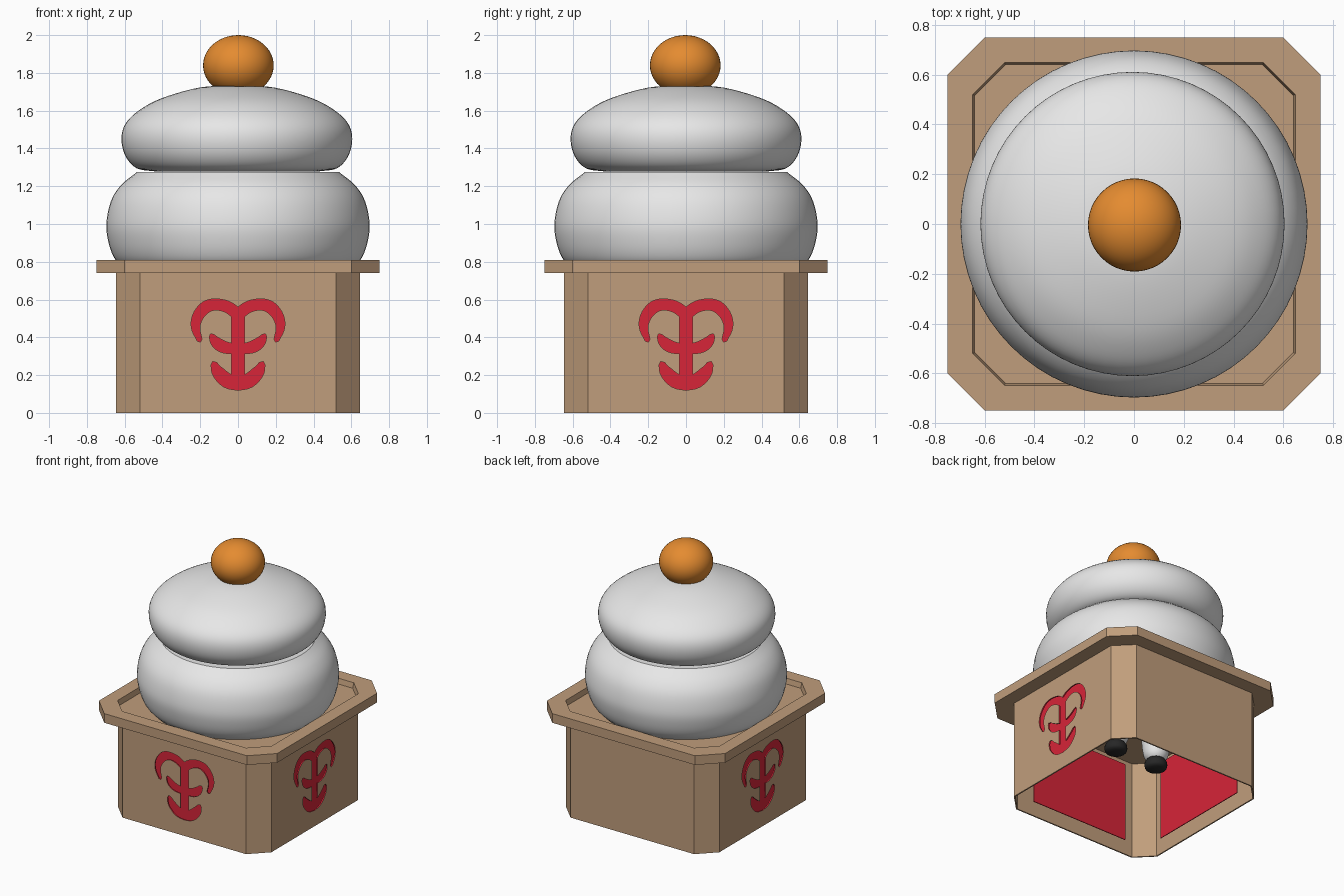
import bpy, bmesh, math
from mathutils import Vector, Matrix

if "Cube" in bpy.data.objects:
    bpy.data.objects.remove(bpy.data.objects["Cube"])


def material(name, rgb):
    m = bpy.data.materials.new(name)
    m.use_nodes = True
    m.diffuse_color = (*rgb, 1)
    m.node_tree.nodes["Principled BSDF"].inputs["Base Color"].default_value = (*rgb, 1)
    return m


WOOD = material("light wood", (0.53, 0.34, 0.2))
RED = material("red", (0.68, 0.018, 0.04))
WHITE = material("rice white", (0.8, 0.8, 0.8))
ORANGE = material("orange", (0.78, 0.26, 0.03))
BLACK = material("black", (0.02, 0.02, 0.02))


def finish(bm, name, *mats):
    bmesh.ops.recalc_face_normals(bm, faces=bm.faces)
    me = bpy.data.meshes.new(name)
    bm.to_mesh(me)
    bm.free()
    for m in mats:
        me.materials.append(m)
    ob = bpy.data.objects.new(name, me)
    bpy.context.scene.collection.objects.link(ob)
    return ob


def smooth(ob, angle=35):
    bpy.ops.object.select_all(action='DESELECT')
    ob.select_set(True)
    bpy.context.view_layer.objects.active = ob
    bpy.ops.object.shade_smooth_by_angle(angle=math.radians(angle))


def spline(points, steps=5):
    """Catmull-Rom curve through the points."""
    p = [Vector(q) for q in points]
    p = [2 * p[0] - p[1]] + p + [2 * p[-1] - p[-2]]
    out = []
    for a, b, c, d in zip(p, p[1:], p[2:], p[3:]):
        for i in range(steps):
            t = i / steps
            out.append(0.5 * (2 * b + (c - a) * t + (2 * a - 5 * b + 4 * c - d) * t * t
                              + (3 * b - a - 3 * c + d) * t ** 3))
    return out + [p[-2]]


def bridge(bm, rings):
    for a, b in zip(rings, rings[1:]):
        for i in range(len(a)):
            j = (i + 1) % len(a)
            bm.faces.new((a[i], a[j], b[j], b[i]))


def octagon(bm, r, cut, z):
    k = r - cut
    pts = [(r, -k), (r, k), (k, r), (-k, r), (-r, k), (-r, -k), (-k, -r), (k, -r)]
    return [bm.verts.new((x, y, z)) for x, y in pts]


def lathe(name, profile, mat, at=(0, 0), n=64):
    """Turned solid; profile is a list of (radius, height)."""
    bm = bmesh.new()
    rings = [[bm.verts.new((at[0] + r * math.cos(math.tau * i / n),
                            at[1] + r * math.sin(math.tau * i / n), z))
              for i in range(n)] for r, z in profile]
    bridge(bm, rings)
    bm.faces.new(rings[0])
    bm.faces.new(rings[-1])
    ob = finish(bm, name, mat)
    smooth(ob)
    return ob


# Tray with a shallow recess
bm = bmesh.new()
loops = [octagon(bm, *v) for v in ((0.75, 0.15, 0.74), (0.75, 0.15, 0.81),
                                   (0.648, 0.127, 0.81), (0.64, 0.123, 0.77))]
bridge(bm, loops)
bm.faces.new(loops[0])
bm.faces.new(loops[-1])
finish(bm, "tray", WOOD)

# Open-bottomed stand walls
bm = bmesh.new()
loops = [octagon(bm, *v) for v in ((0.645, 0.125, 0), (0.645, 0.125, 0.741),
                                   (0.635, 0.119, 0.741), (0.635, 0.119, 0))]
bridge(bm, loops + loops[:1])
stand = finish(bm, "stand_walls", WOOD, RED)

# Emblem strokes: (x, height, half width)
CURL = [(-0.203, 0.385, 0.013), (-0.224, 0.45, 0.022), (-0.213, 0.51, 0.028),
        (-0.17, 0.56, 0.031), (-0.115, 0.574, 0.029), (-0.05, 0.558, 0.03), (0.012, 0.51, 0.03)]
ARM = [(-0.14, 0.408, 0.014), (-0.115, 0.373, 0.028), (-0.07, 0.347, 0.03), (0.012, 0.335, 0.022)]
FLUKE = [(-0.128, 0.26, 0.016), (-0.105, 0.215, 0.032), (-0.055, 0.17, 0.038), (0.012, 0.155, 0.036)]
STEM = [(0, 0.552, 0.033), (0, 0.4, 0.034), (0, 0.14, 0.033)]


def mirrored(path):
    return [(-x, z, w) for x, z, w in path]


def stroke_cutter(path, turn):
    pts = spline(path)
    left, right = [], []
    for i, p in enumerate(pts):
        d = (pts[min(i + 1, len(pts) - 1)] - pts[max(i - 1, 0)]).xy.normalized()
        side = Vector((-d.y, d.x)) * p.z
        left.append(p.xy + side)
        right.append(p.xy - side)
    d = (pts[0] - pts[1]).xy.normalized()
    tip = pts[0].xy + d * pts[0].z * (0.8 if path is not STEM else 0.1)
    bm = bmesh.new()
    face = bm.faces.new([bm.verts.new((q.x, -0.7, q.y)) for q in [tip] + left + right[::-1]])
    ext = bmesh.ops.extrude_face_region(bm, geom=[face])
    bmesh.ops.translate(bm, vec=(0, 0.15, 0),
                        verts=[v for v in ext["geom"] if isinstance(v, bmesh.types.BMVert)])
    for f in bm.faces:
        f.material_index = 1
    bmesh.ops.rotate(bm, verts=bm.verts, matrix=Matrix.Rotation(turn, 3, 'Z'))
    ob = finish(bm, "stroke_cutter", WOOD, RED)
    ob.hide_render = True
    return ob


# Cut the emblem through the front and both sides
TURNS = {"front": 0, "left": math.pi / 2, "right": -math.pi / 2}
cutters = []
for turn in TURNS.values():
    for path in (STEM, CURL, mirrored(CURL), ARM, mirrored(ARM), FLUKE, mirrored(FLUKE)):
        cutter = stroke_cutter(path, turn)
        mod = stand.modifiers.new("emblem", 'BOOLEAN')
        mod.operation = 'DIFFERENCE'
        mod.solver = 'EXACT'
        mod.object = cutter
        cutters.append(cutter)
bpy.context.view_layer.update()
cut_mesh = bpy.data.meshes.new_from_object(
    stand.evaluated_get(bpy.context.evaluated_depsgraph_get()))
stand.modifiers.clear()
stand.data = cut_mesh
for c in cutters:
    bpy.data.objects.remove(c)

# Red backing panels inside the walls
for side, turn in TURNS.items():
    bm = bmesh.new()
    bmesh.ops.create_cube(bm, size=1)
    bmesh.ops.scale(bm, vec=(0.82, 0.006, 0.6), verts=bm.verts)
    bmesh.ops.translate(bm, vec=(0, -0.585, 0.375), verts=bm.verts)
    bmesh.ops.rotate(bm, verts=bm.verts, matrix=Matrix.Rotation(turn, 3, 'Z'))
    finish(bm, side + "_backing_panel", RED)

# Two rice cakes
LOWER = [(0.61, 0.77), (0.655, 0.82), (0.685, 0.9), (0.697, 1.0), (0.673, 1.12),
         (0.62, 1.205), (0.535, 1.275)]
UPPER = [(0.43, 1.278), (0.53, 1.295), (0.59, 1.36), (0.611, 1.45), (0.59, 1.53),
         (0.52, 1.6), (0.4, 1.665), (0.2, 1.722), (0.01, 1.735)]
lathe("lower_rice_cake", spline(LOWER), WHITE)
lathe("upper_rice_cake", spline(UPPER), WHITE, at=(-0.006, 0))

# Fruit on top
bm = bmesh.new()
bmesh.ops.create_uvsphere(bm, u_segments=48, v_segments=24, radius=1)
bmesh.ops.scale(bm, vec=(0.187, 0.187, 0.16), verts=bm.verts)
bmesh.ops.translate(bm, vec=(0.002, -0.004, 1.84), verts=bm.verts)
smooth(finish(bm, "fruit", ORANGE))

# Legs and dark feet hanging inside the stand
LEG = [(0.05, 0.34), (0.085, 0.39), (0.1, 0.5), (0.11, 0.62), (0.11, 0.74)]
FOOT = [(0.055, 0.28), (0.075, 0.295), (0.078, 0.33), (0.06, 0.36)]
for side, x in (("left", 0.18), ("right", -0.18)):
    lathe(side + "_leg", spline(LEG), WHITE, at=(x, 0.02), n=20)
    lathe(side + "_foot", spline(FOOT, 3), BLACK, at=(x, 0.02), n=20)
